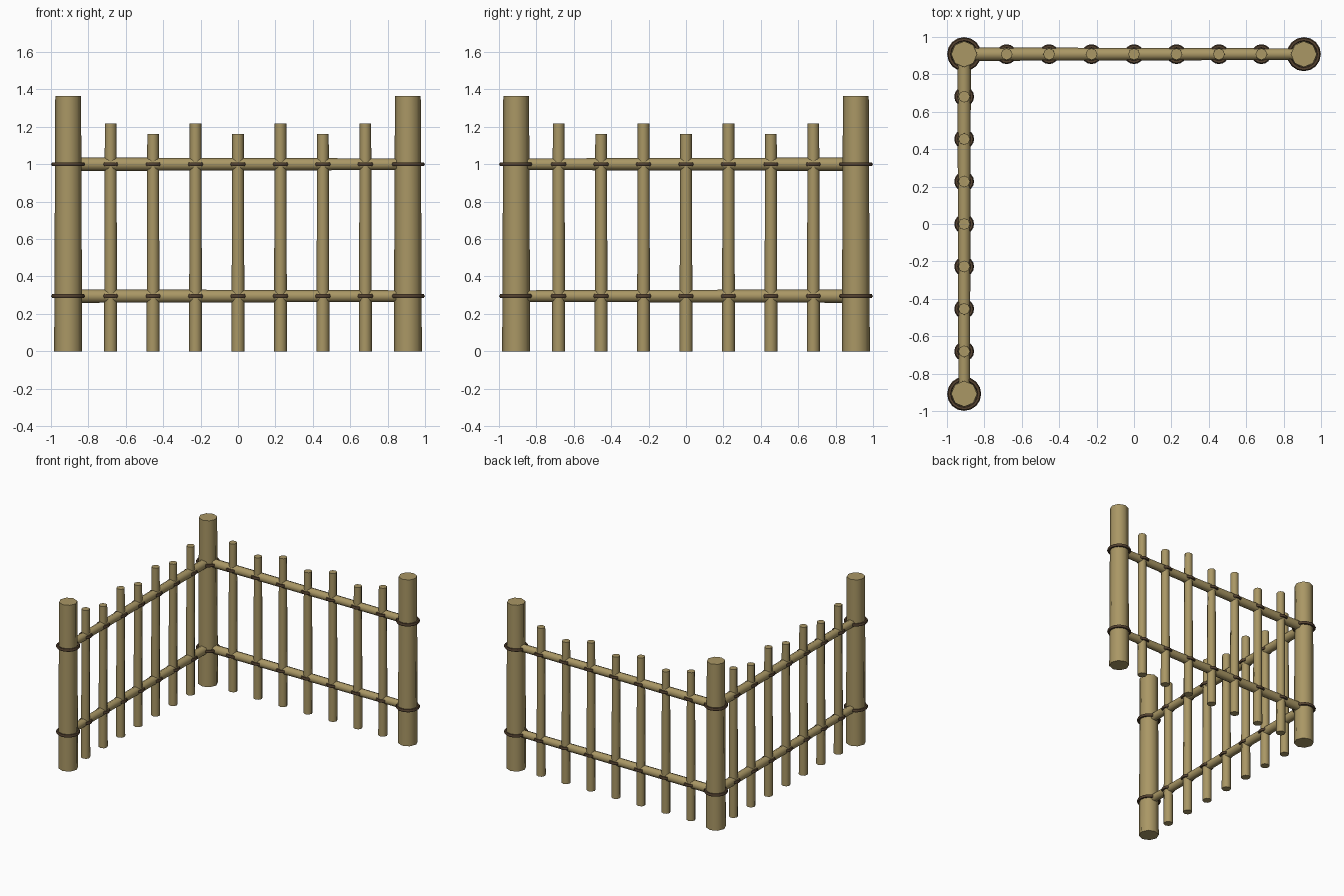
import bpy
from math import pi

if "Cube" in bpy.data.objects:
    bpy.data.objects.remove(bpy.data.objects["Cube"])

C = 0.908            # post centre distance
RAILS = (0.295, 1.0)  # rail heights


def material(name, rgb):
    m = bpy.data.materials.new(name)
    m.diffuse_color = (*rgb, 1)
    m.use_nodes = True
    m.node_tree.nodes["Principled BSDF"].inputs["Base Color"].default_value = m.diffuse_color
    return m


bamboo = material("bamboo", (0.40, 0.31, 0.13))
rope = material("rope", (0.09, 0.055, 0.03))


def finish(name, mat):
    o = bpy.context.object
    o.name = name
    o.data.materials.append(mat)
    bpy.ops.object.shade_smooth_by_angle(angle=pi / 3)
    return o


# Tapered bamboo pole, r1 at its start and r2 at its end
def pole(name, loc, length, r1, r2, rot=(0, 0, 0)):
    bpy.ops.mesh.primitive_cone_add(vertices=8, radius1=r1, radius2=r2, depth=length,
                                    location=loc, rotation=rot)
    return finish(name, bamboo)


# Rope lashings at both rail heights
def lashings(name, x, y, major):
    for z in RAILS:
        bpy.ops.mesh.primitive_torus_add(location=(x, y, z), major_radius=major, minor_radius=0.012,
                                         major_segments=16, minor_segments=6)
        finish(name, rope)


# Posts: corner and two ends
for x, y in ((-C, C), (C, C), (-C, -C)):
    pole("post", (x, y, 0.682), 1.364, 0.075, 0.069)
    lashings("post_lashing", x, y, 0.079)

# Rails run outward from the corner post
for z in RAILS:
    pole("back_rail", (0, C, z), 2 * C, 0.036, 0.031, (0, pi / 2, 0))
    pole("left_rail", (-C, 0, z), 2 * C, 0.036, 0.031, (pi / 2, 0, 0))

# Pickets of alternating height along both sides
for i in range(1, 8):
    t = -C + i * C / 4
    h = 1.217 if i % 2 else 1.163
    for side, x, y in (("back", t, C), ("left", -C, t)):
        pole(side + "_picket", (x, y, h / 2), h, 0.035, 0.031)
        lashings(side + "_picket_lashing", x, y, 0.041)
